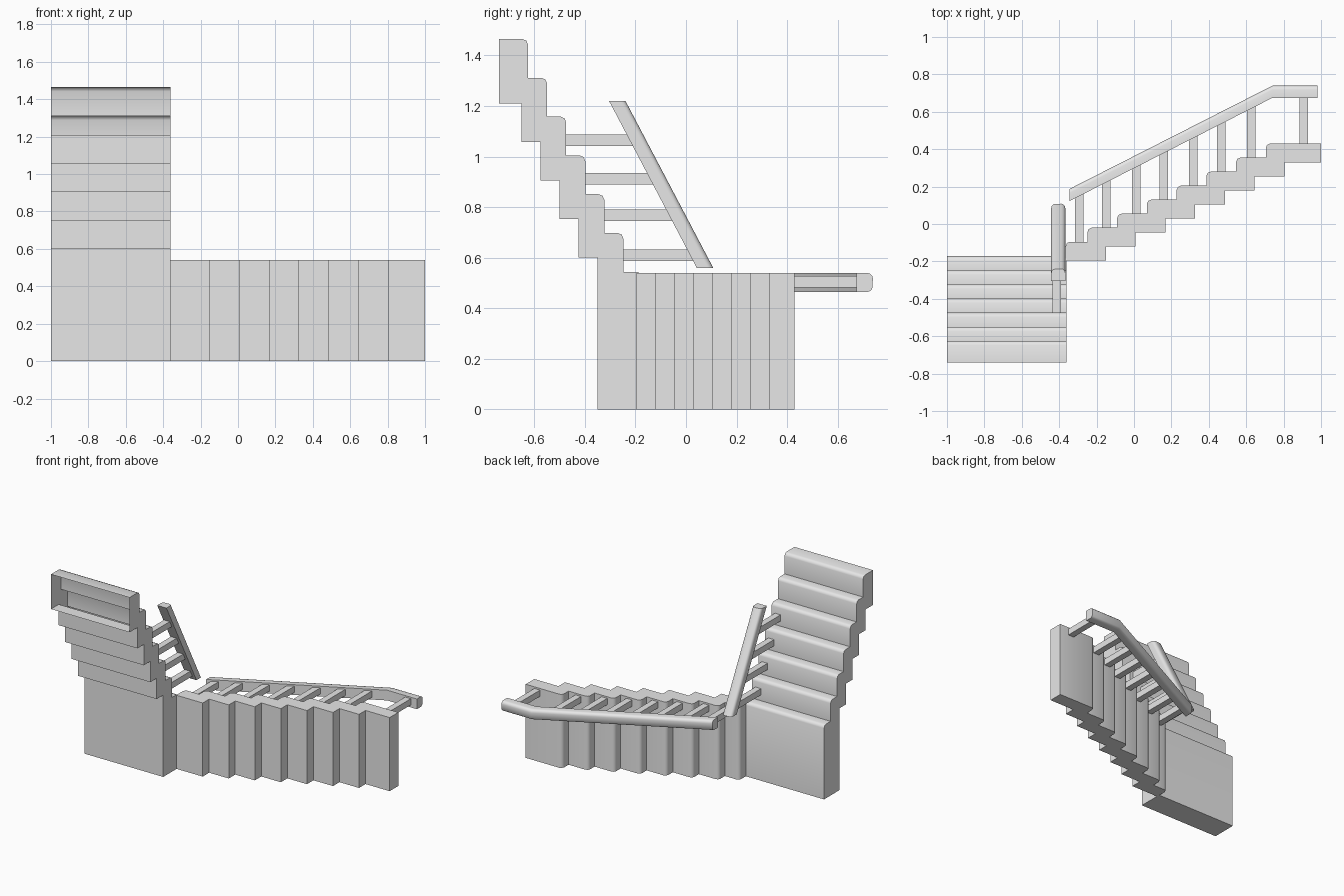
import bpy, bmesh, math

cube = bpy.data.objects.get("Cube")
if cube:
    bpy.data.objects.remove(cube, do_unlink=True)

grey = bpy.data.materials.new("plain_grey")
grey.use_nodes = True
grey.diffuse_color = (0.8, 0.8, 0.8, 1)
grey.node_tree.nodes["Principled BSDF"].inputs["Base Color"].default_value = (0.8, 0.8, 0.8, 1)


def loft(name, rings, open_test=None):
    """Skin matching rings of points, cap both ends, keep hard edges sharp."""
    bm = bmesh.new()
    rows = [[bm.verts.new(p) for p in ring] for ring in rings]
    n = len(rows[0])
    for a, b in zip(rows, rows[1:]):
        for i in range(n):
            j = (i + 1) % n
            bm.faces.new((a[i], a[j], b[j], b[i]))
    bm.faces.new(rows[0])
    bm.faces.new(rows[-1])
    bmesh.ops.recalc_face_normals(bm, faces=bm.faces)
    for f in bm.faces:
        f.smooth = True
    for e in bm.edges:
        e.smooth = e.calc_face_angle(0) < math.radians(50)
    if open_test:
        gone = [f for f in bm.faces if open_test(f)]
        bmesh.ops.delete(bm, geom=gone, context='FACES')
    mesh = bpy.data.meshes.new(name)
    bm.to_mesh(mesh)
    bm.free()
    mesh.materials.append(grey)
    obj = bpy.data.objects.new(name, mesh)
    bpy.context.collection.objects.link(obj)
    return obj


def box(name, lo, hi):
    ring = [(0, 0), (1, 0), (1, 1), (0, 1)]
    mix = lambda i, t: lo[i] + (hi[i] - lo[i]) * t
    loft(name, [[(mix(0, u), mix(1, v), z) for u, v in ring] for z in (lo[2], hi[2])])


def nosing(run, rise, direction, size=0.023):
    """Rounded front lip of a tread."""
    pts = []
    for k in range(3):
        a = math.radians(45 * k)
        pts.append((run + direction * size * (1 - math.cos(a)),
                    rise - size * (1 - math.sin(a))))
    return pts


# Lower flight with landing: profile of (z, y), extruded across x
lower = [(1.465, -0.74)]
for i in range(7):
    z, y = 1.465 - 0.1535 * i, -0.625 + 0.0755 * i
    if i:
        lower.append((z, y - 0.0755))
    lower += nosing(z, y, -1)
lower += [(0, -0.172), (0, -0.35)]
for k in reversed(range(5)):
    z, y = 1.21 - 0.1525 * k, -0.65 + 0.075 * k
    lower += [(z, y), (z, y - 0.075 if k else -0.74)]
loft("lower_flight", [[(x, y, z) for z, y in lower] for x in (-1, -0.362)],
     lambda f: f.calc_center_median().y < -0.735)

# Upper flight: profile of (x, y), extruded up z
upper = [(-0.365, -0.195)]
for i in range(8):
    x, y = max(-0.365, -0.408 + 0.159 * i), -0.095 + 0.075 * i
    if i:
        upper.append((x, y - 0.075))
    upper += nosing(x, y, 1)
upper += [(1, 0.43), (1, 0.33)]
for k in reversed(range(7)):
    x, y = -0.15 + 0.159 * k, -0.195 + 0.075 * k
    upper += [(x, y + 0.075), (x, y)]
loft("upper_flight", [[(x, y, z) for x, y in upper] for z in (0, 0.54)])

# Handrail section (across, height): flat underneath, rounded on top
W, H, R = 0.0375, 0.0325, 0.022
section = [(-W, -H), (W, -H)]
for k in range(7):
    a = math.radians(30 * k)
    side = [1, 1, 1, 1, -1, -1, -1][k]
    section.append(((W - R) * side + R * math.cos(a), H - R + R * math.sin(a)))

loft("lower_handrail", [[(-0.405 + s, y + h, z) for s, h in section]
                        for y, z in ((0.076, 0.558), (-0.272, 1.22))])
loft("upper_handrail", [[(x, y + h, 0.502 + s) for s, h in section]
                        for x, y in ((-0.345, 0.155), (0.74, 0.707), (0.98, 0.707))])

# Balusters, each standing on its own tread and ending inside the rail
B = 0.023
for i, z in enumerate((1.065, 0.912, 0.767, 0.61)):
    top = 0.076 - (z - 0.558) * 0.5257
    box(f"lower_baluster_{i + 1}", (-0.413 - B, -0.475 + 0.0755 * i, z - B),
        (-0.413 + B, top, z + B))
for i, x in enumerate((-0.293, -0.149, 0.013, 0.16, 0.316, 0.466, 0.626, 0.907)):
    top = min(0.155 + (x + 0.345) * 0.509, 0.707)
    box(f"upper_baluster_{i + 1}", (x - B, -0.1 + 0.075 * i, 0.505 - B),
        (x + B, top, 0.505 + B))
